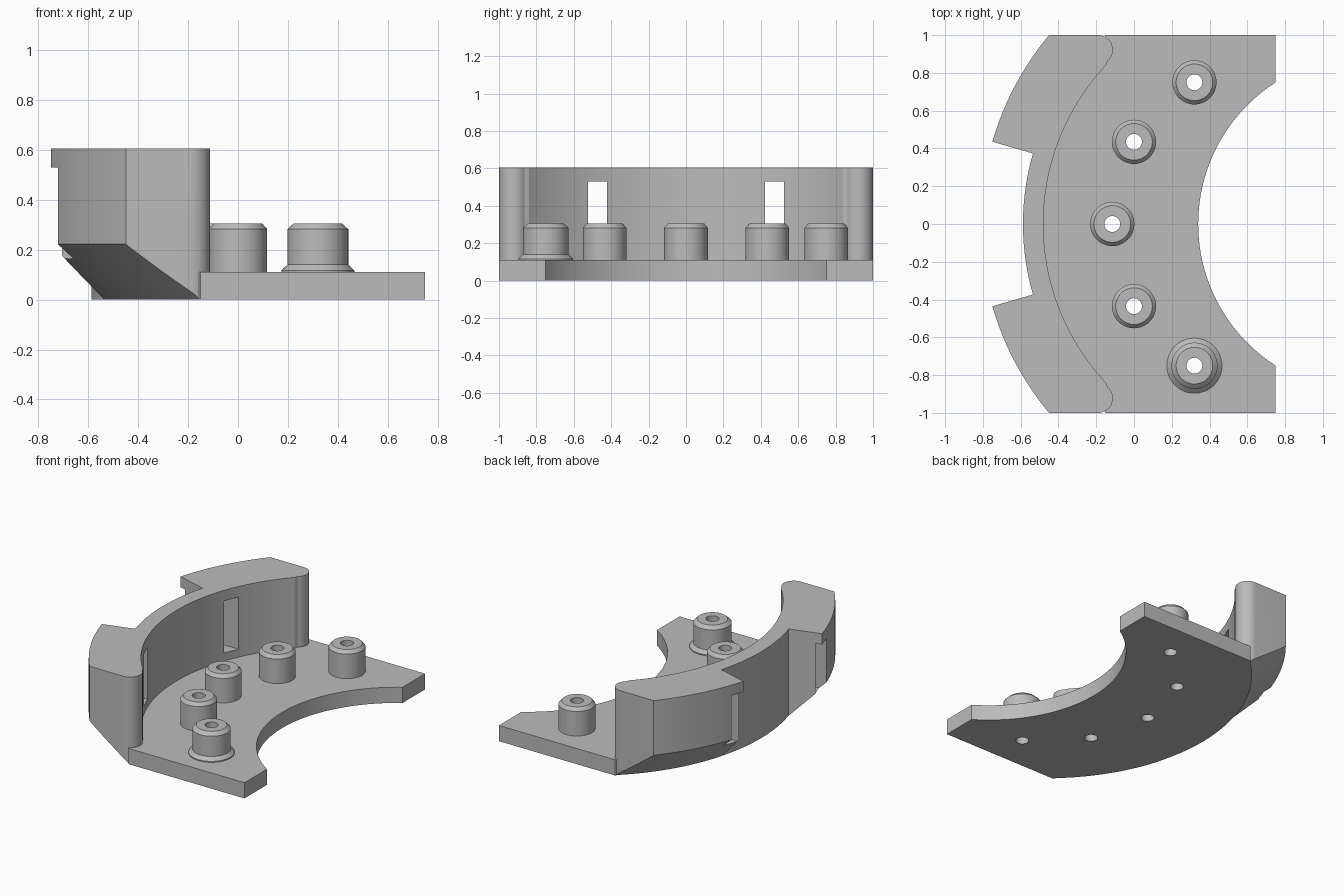
import bpy, bmesh, math

if "Cube" in bpy.data.objects:
    bpy.data.objects.remove(bpy.data.objects["Cube"])

CX = 0.75            # centre of the curved wall
PLATE_H, WALL_H = 0.11, 0.605

grey = bpy.data.materials.new("plain_grey")
grey.diffuse_color = (0.5, 0.5, 0.5, 1)
grey.use_nodes = True
grey.node_tree.nodes["Principled BSDF"].inputs["Base Color"].default_value = grey.diffuse_color


def finish(name, bm):
    bmesh.ops.recalc_face_normals(bm, faces=bm.faces)
    me = bpy.data.meshes.new(name)
    bm.to_mesh(me)
    bm.free()
    ob = bpy.data.objects.new(name, me)
    bpy.context.collection.objects.link(ob)
    me.materials.append(grey)
    return ob


def prism(name, pts, z0, z1):
    bm = bmesh.new()
    face = bm.faces.new([bm.verts.new((x, y, z0)) for x, y in pts])
    out = bmesh.ops.extrude_face_region(bm, geom=[face])
    for v in out["geom"]:
        if isinstance(v, bmesh.types.BMVert):
            v.co.z = z1
    return finish(name, bm)


def revolve(name, profile, cx, cy, n, caps):
    """Turn (radius, z) points about a vertical axis."""
    bm = bmesh.new()
    rings = [[bm.verts.new((cx + r * math.cos(2 * math.pi * i / n),
                            cy + r * math.sin(2 * math.pi * i / n), z)) for i in range(n)]
             for r, z in profile]
    for a, b in zip(rings, rings[1:]):
        for i in range(n):
            j = (i + 1) % n
            bm.faces.new((a[i], a[j], b[j], b[i]))
    if caps:
        bm.faces.new(rings[0])
        bm.faces.new(rings[-1])
    return finish(name, bm)


def boolean(ob, tool, op):
    m = ob.modifiers.new("cut", "BOOLEAN")
    m.operation, m.object, m.solver = op, tool, "EXACT"
    bpy.context.view_layer.objects.active = ob
    bpy.ops.object.modifier_apply(modifier=m.name)
    bpy.data.objects.remove(tool)


def polar(r, deg):
    a = math.radians(deg)
    return (CX - r * math.cos(a), r * math.sin(a))


def arc(f, a0, a1, n):
    return [f(a0 + (a1 - a0) * i / n) for i in range(n + 1)]


# Curved wall with rounded ends and two outer lobes
def end_round(d):
    a = math.radians(d)
    return (-0.19 + 0.078 * math.cos(a), 0.922 + 0.078 * math.sin(a))


upper = arc(lambda d: polar(1.23, d), 0, 43.07, 40)
upper += arc(end_round, -50, 90, 16)
upper += [polar(1.75, 34.85), polar(1.75, 16.2)]
upper += arc(lambda d: polar(1.338, d), 16.2, 0, 16)
lower = [(x, -y) for x, y in reversed(upper[1:-1])]
body = prism("bracket_body", upper + lower, 0, WALL_H)

# Conical underside and round outside of the lobes
trim = revolve("trim", [(1.34, 0), (1.562, 0.222), (1.562, 0.7)], CX, 0, 256, True)
boolean(body, trim, "INTERSECT")

# Window slots through wall and lobe tips
for s in (-1, 1):
    y0, y1 = sorted((s * 0.423, s * 0.525))
    slot = prism("slot", [(-1, y0), (-0.3, y0), (-0.3, y1), (-1, y1)], 0.165, 0.53)
    boolean(body, slot, "DIFFERENCE")

# Base plate with a round bite out of its right edge
outline = arc(lambda d: polar(1.335, d), -46, 46, 72)
outline += [(-0.15, 1), (0.75, 1)]
outline += arc(lambda d: (1.231 - 0.891 * math.cos(math.radians(d)),
                          0.891 * math.sin(math.radians(d))), 57.33, -57.33, 64)
outline += [(0.75, -1), (-0.15, -1)]
plate = prism("plate", outline, 0, PLATE_H)
boolean(body, plate, "UNION")

# Hollow pegs on through holes; the front one has a flared foot
HOLE = 0.042
for i, (x, y) in enumerate([(0.32, 0.75), (0, 0.435), (-0.115, 0), (0, -0.435), (0.32, -0.75)]):
    drill = revolve("drill", [(HOLE, -0.1), (HOLE, 0.2)], x, y, 48, True)
    boolean(body, drill, "DIFFERENCE")
    r = 0.122 if i == 4 else 0.117
    foot = [(0.146, PLATE_H), (0.146, 0.117), (r, 0.14)] if i == 4 else [(r, PLATE_H)]
    profile = foot + [(r, 0.282), (0.097, 0.305), (HOLE, 0.305), (HOLE, PLATE_H)]
    revolve(f"peg_{i + 1}", profile, x, y, 48, False)

# Smooth curves, crisp edges
for ob in bpy.context.scene.objects:
    ob.select_set(True)
bpy.context.view_layer.objects.active = body
bpy.ops.object.shade_smooth_by_angle(angle=math.radians(20))
